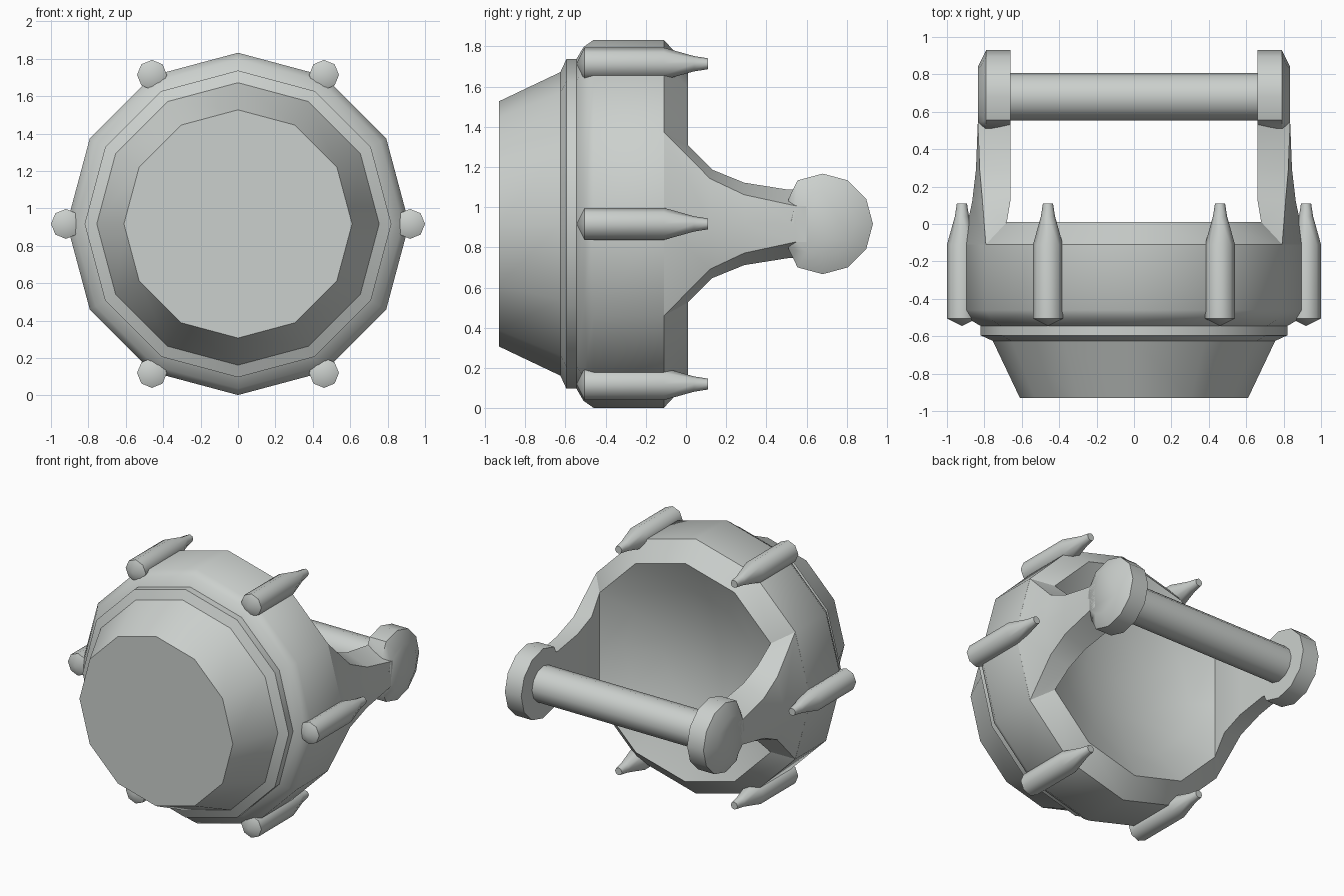
import bpy, bmesh, math
from mathutils import Vector

if "Cube" in bpy.data.objects:
    bpy.data.objects.remove(bpy.data.objects["Cube"])

CZ = 0.917                      # height of the main axis
PIN_Y = 0.68                    # depth of the handle axis

grey = bpy.data.materials.new("light_grey")
grey.use_nodes = True
COLOR = (0.6, 0.63, 0.61, 1)
grey.diffuse_color = COLOR
grey.node_tree.nodes["Principled BSDF"].inputs["Base Color"].default_value = COLOR


def finish(name, bm, crease=38):
    """Turn a bmesh into a smooth-shaded object with sharp creases."""
    bmesh.ops.recalc_face_normals(bm, faces=bm.faces)
    mesh = bpy.data.meshes.new(name)
    bm.to_mesh(mesh)
    bm.free()
    mesh.materials.append(grey)
    obj = bpy.data.objects.new(name, mesh)
    bpy.context.collection.objects.link(obj)
    bpy.ops.object.select_all(action='DESELECT')
    obj.select_set(True)
    bpy.context.view_layer.objects.active = obj
    bpy.ops.object.shade_smooth_by_angle(angle=math.radians(crease))


def lathe(profile, sides, place):
    """Spin (radius, offset) pairs; place(u, v, offset) gives the position."""
    bm = bmesh.new()
    rings = []
    for r, h in profile:
        if r == 0:
            rings.append([bm.verts.new(place(0, 0, h))] * sides)
            continue
        angles = [math.tau * i / sides for i in range(sides)]
        rings.append([bm.verts.new(place(r * math.cos(a), r * math.sin(a), h))
                      for a in angles])
    for a, b in zip(rings, rings[1:]):
        for i in range(sides):
            j = (i + 1) % sides
            corners = list(dict.fromkeys((a[i], a[j], b[j], b[i])))
            bm.faces.new(corners)
    for end in (rings[0], rings[-1]):
        if end[0] is not end[1]:
            bm.faces.new(end)
    return bm, rings


# Main cup: tapered front, band, barrel, rear bevel and shallow dished back
CUP = [(0.61, -0.93), (0.755, -0.625), (0.82, -0.595), (0.82, -0.545),
       (0.88, -0.51), (0.915, -0.46), (0.915, -0.11),
       (0.785, 0.01), (0.55, -0.085), (0.28, -0.15), (0, -0.175)]
RIM = 7
bm, rings = lathe(CUP, 12, lambda u, v, h: Vector((u, h, CZ + v)))
for i in (0, 6):                # flatten the rim where the arms stand
    rings[RIM][i].co.x *= 0.68 / 0.785
finish("cup", bm)

# Studs around the barrel
STUD = [(0, -0.545), (0.08, -0.505), (0.08, -0.11), (0.038, 0.04), (0.027, 0.11)]
for k in range(6):
    a = math.tau * k / 6
    cx, cz = 0.92 * math.cos(a), CZ + 0.92 * math.sin(a)
    bm, _ = lathe(STUD, 8, lambda u, v, h: Vector((cx + u, h, cz + v)))
    finish(f"stud_{k + 1}", bm, 50)

# Arm sections: inner (x, y, half height), outer (x, y, half height), outer middle x
ARM = [((0.68, 0.01, 0.39), (0.792, -0.11, 0.457), 0.915),
       ((0.66, 0.13, 0.27), (0.81, 0.12, 0.225), 0.865),
       ((0.66, 0.29, 0.205), (0.825, 0.29, 0.145), 0.845),
       ((0.66, 0.51, 0.17), (0.835, 0.545, 0.09), 0.835),
       ((0.66, 0.6, 0.17), (0.835, 0.6, 0.09), 0.835)]
# End ring profile: radius and distance from the middle
RING = [(0.25, 0.66), (0.25, 0.79), (0.16, 0.835)]

for side, s in (("left", 1), ("right", -1)):
    bm = bmesh.new()
    loops = []
    for (xi, yi, zi), (xo, yo, zo), xm in ARM:
        pts = [(xi, yi, zi), (xo, yo, zo), (xm, yo, 0), (xo, yo, -zo), (xi, yi, -zi)]
        loops.append([bm.verts.new((s * x, y, CZ + z)) for x, y, z in pts])
    for a, b in zip(loops, loops[1:]):
        for i in range(5):
            j = (i + 1) % 5
            bm.faces.new((a[i], a[j], b[j], b[i]))
    bm.faces.new(loops[0])
    bm.faces.new(loops[-1])
    finish(f"{side}_arm", bm)

    bm, _ = lathe(RING, 12, lambda u, v, h: Vector((s * h, PIN_Y + u, CZ + v)))
    for v in bm.verts:          # trim the ring where it meets the arm
        v.co.y = max(v.co.y, 0.51)
    finish(f"{side}_end_ring", bm)

# Handle bar between the rings
bm, _ = lathe([(0.127, -0.67), (0.127, 0.67)], 12,
              lambda u, v, h: Vector((h, PIN_Y + u, CZ + v)))
finish("handle_bar", bm)
